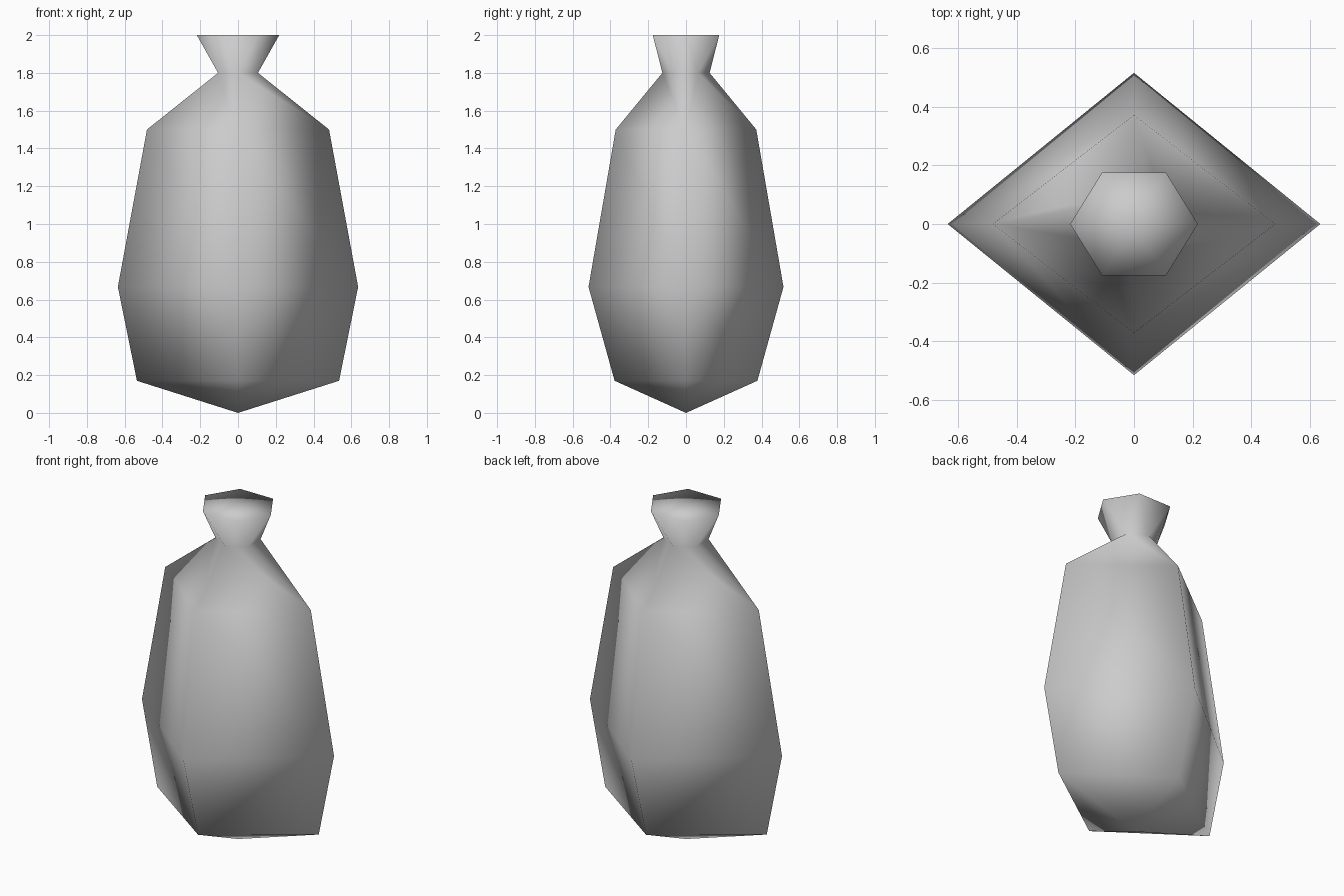
import bpy
import bmesh
from math import cos, sin, radians

cube = bpy.data.objects.get("Cube")
if cube:
    bpy.data.objects.remove(cube, do_unlink=True)

grey = bpy.data.materials.new("plain_grey")
grey.use_nodes = True
colour = (0.6, 0.6, 0.6, 1)
grey.diffuse_color = colour
grey.node_tree.nodes["Principled BSDF"].inputs["Base Color"].default_value = colour

SIDES = 6
bm = bmesh.new()


def diamond(z, rx, ry):
    """Four-cornered ring; the side corners are doubled to match the hexagons."""
    corners = [(0, ry), (rx, 0), (rx, 0), (0, -ry), (-rx, 0), (-rx, 0)]
    return [bm.verts.new((x, y, z)) for x, y in corners]


def hexagon(z, rx, ry, start):
    angles = [radians(start - i * 60) for i in range(SIDES)]
    return [bm.verts.new((rx * cos(a), ry * sin(a), z)) for a in angles]


def fan(tip, ring):
    for i in range(SIDES):
        bm.faces.new((tip, ring[i], ring[(i + 1) % SIDES]))


# Diamond body gathered into a tied hexagonal neck
rings = [
    diamond(0.17, 0.535, 0.378),
    diamond(0.667, 0.636, 0.516),
    diamond(1.5, 0.482, 0.372),
    hexagon(1.8, 0.122, 0.125, 90),
]
for low, high in zip(rings, rings[1:]):
    for i in range(SIDES):
        j = (i + 1) % SIDES
        bm.faces.new((low[i], low[j], high[j], high[i]))

# Flared mouth, turned half a step from the neck
neck = rings[-1]
rim = hexagon(2.0, 0.218, 0.203, 60)
for i in range(SIDES):
    j = (i + 1) % SIDES
    bm.faces.new((neck[i], neck[j], rim[i]))
    bm.faces.new((neck[j], rim[j], rim[i]))

# Closed mouth and pointed base
fan(bm.verts.new((0, 0, 2)), rim)
fan(bm.verts.new((0, 0, 0)), rings[0])

bmesh.ops.remove_doubles(bm, verts=bm.verts[:], dist=0.001)
bmesh.ops.recalc_face_normals(bm, faces=bm.faces[:])
for face in bm.faces:
    face.smooth = True

mesh = bpy.data.meshes.new("sack")
bm.to_mesh(mesh)
bm.free()
mesh.materials.append(grey)
sack = bpy.data.objects.new("sack", mesh)
bpy.context.collection.objects.link(sack)
